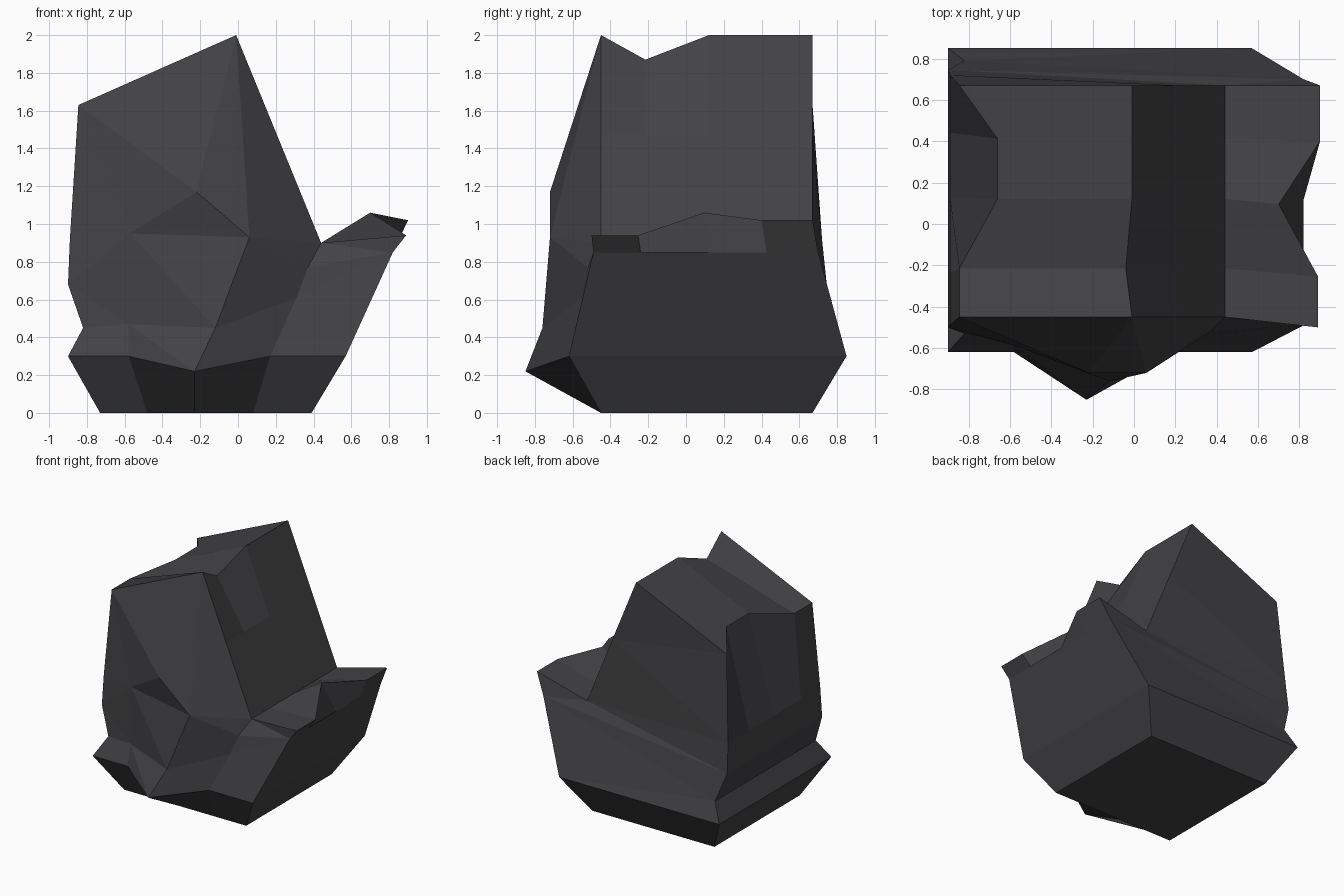
import bpy, bmesh

if "Cube" in bpy.data.objects:
    bpy.data.objects.remove(bpy.data.objects["Cube"])

# Outline of the rock seen from the front: x, z, front y, back y
OUTLINE = {
    "A": (-.73, 0, -.45, .67), "B": (.39, 0, -.45, .67),
    "C": (.57, .30, -.62, .85), "D": (.82, .85, -.49, .70),
    "E": (.90, 1.02, -.50, .67), "F": (.44, .90, -.45, .67),
    "F2": (.207, 1.47, -.45, .67), "G": (-.01, 2, -.45, .67),
    "H": (-.845, 1.63, -.45, .67), "I": (-.89, .92, -.49, .72),
    "J": (-.90, .68, -.50, .745), "K": (-.82, .45, -.53, .79),
    "L": (-.90, .30, -.62, .85),
}
STATIONS = (0, .21, .51, .77, 1)   # fractions from front to back

# Chipped places: outline point and station -> moved x, z
CHIPS = {
    ("E", 0): (.89, .94), ("E", 1): (.89, .94), ("E", 2): (.70, 1.06),
    ("G", 1): (-.04, 1.87), ("H", 2): (-.66, 1.71), ("H", 3): (-.66, 1.71),
}

# Extra points on the faceted front
FRONT = {
    "a": (-.48, -.45, 0), "m": (-.23, -.45, 0), "b": (.08, -.45, 0),
    "P": (-.23, -.85, .22), "Q": (-.12, -.76, .45), "R": (.06, -.72, .93),
    "S": (-.22, -.72, 1.17), "T": (-.57, -.59, .95), "U": (-.58, -.58, .47),
    "V": (.17, -.62, .30), "W": (-.58, -.62, .30),
    "M": (.31, -.55, .61), "N": (.37, -.52, .77),
}
FRONT_FACES = ("A a W L", "a m P W", "m b V P", "b B C V",
               "P V M Q", "Q M N R", "V C D M", "M D N", "N D F", "D E F",
               "R N F", "R F F2", "R F2 G", "S R G", "G H S", "H T S", "H I T",
               "S T R", "T Q R", "T I J", "T J U", "T U Q", "U J K",
               "K L W U", "U W P", "U P Q")
BACK_FACES = ("A B C L", "L C K", "C D K", "K D J", "D E F", "D F J",
              "J F I", "I F F2", "I F2 H", "F2 G H")

bm = bmesh.new()

# Body: outline swept from front to back
rings = []
for i, t in enumerate(STATIONS):
    ring = {}
    for name, (x, z, y0, y1) in OUTLINE.items():
        x, z = CHIPS.get((name, i), (x, z))
        ring[name] = bm.verts.new((x, y0 + (y1 - y0) * t, z))
    rings.append(ring)
names = list(OUTLINE)
for r0, r1 in zip(rings, rings[1:]):
    for p, q in zip(names, names[1:] + names[:1]):
        bm.faces.new((r0[p], r0[q], r1[q], r1[p]))

# Front and back facets
front = dict(rings[0])
front.update({n: bm.verts.new(co) for n, co in FRONT.items()})
for faces, points in ((FRONT_FACES, front), (BACK_FACES, rings[-1])):
    for face in faces:
        bm.faces.new([points[n] for n in face.split()])

bmesh.ops.recalc_face_normals(bm, faces=bm.faces)
mesh = bpy.data.meshes.new("rock")
bm.to_mesh(mesh)
bm.free()
rock = bpy.data.objects.new("rock", mesh)
bpy.context.collection.objects.link(rock)

# Dark stone
stone = bpy.data.materials.new("dark_stone")
stone.diffuse_color = (.055, .055, .06, 1)
stone.use_nodes = True
stone.node_tree.nodes["Principled BSDF"].inputs["Base Color"].default_value = stone.diffuse_color
mesh.materials.append(stone)
